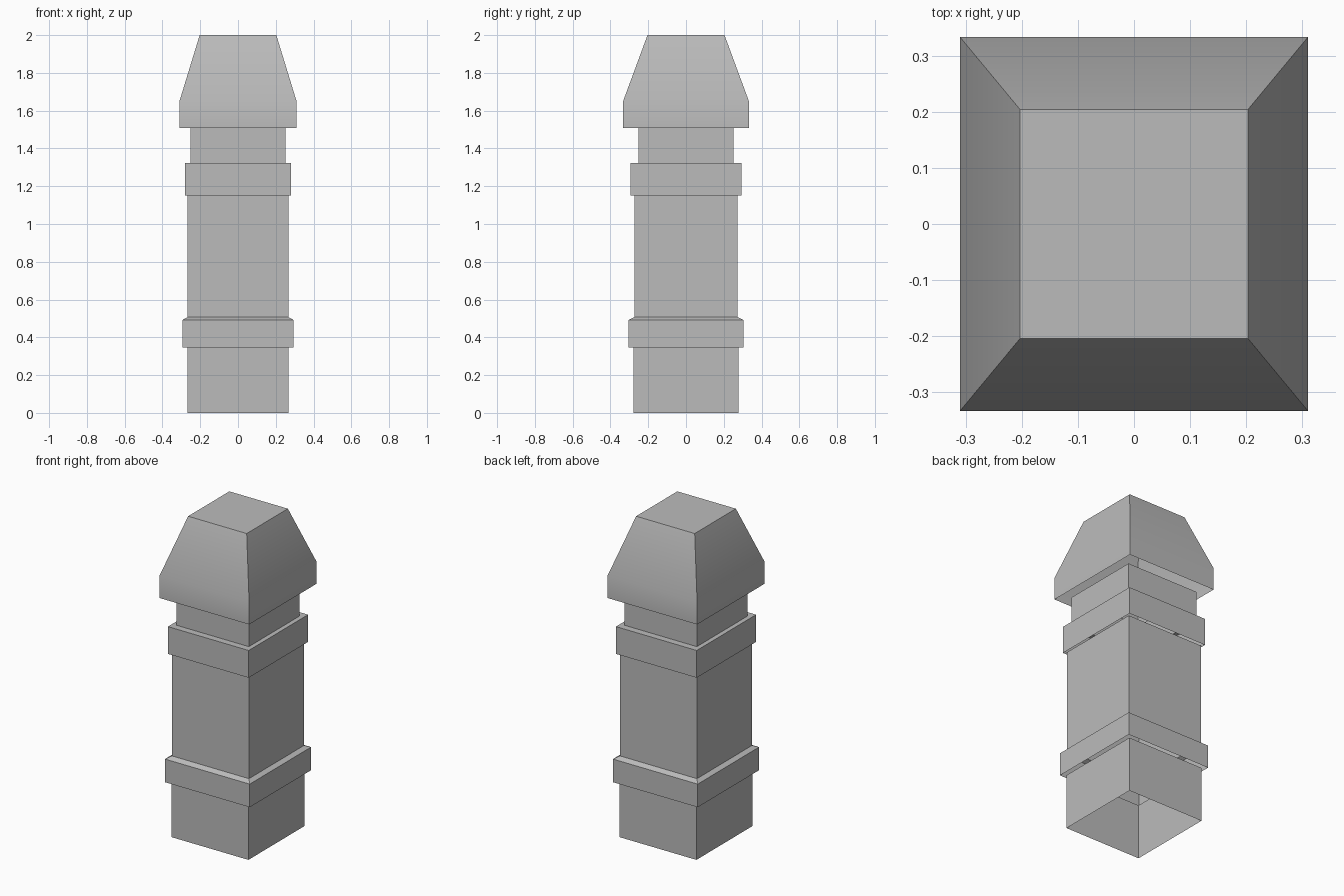
import bpy, bmesh, math

cube = bpy.data.objects.get("Cube")
if cube:
    bpy.data.objects.remove(cube, do_unlink=True)

stone = bpy.data.materials.new("grey_stone")
stone.use_nodes = True
colour = (0.5, 0.5, 0.5, 1)
stone.diffuse_color = colour
stone.node_tree.nodes["Principled BSDF"].inputs["Base Color"].default_value = colour


def sleeve(name, profile, closed_top=False):
    """Rectangular shell through (half width, half depth, height) rings, open below."""
    bm = bmesh.new()
    rings = [[bm.verts.new((sx * w, sy * d, z))
              for sx, sy in ((-1, -1), (1, -1), (1, 1), (-1, 1))]
             for w, d, z in profile]
    for low, high in zip(rings, rings[1:]):
        for i in range(4):
            j = (i + 1) % 4
            bm.faces.new((low[i], low[j], high[j], high[i]))
    if closed_top:
        bm.faces.new(rings[-1])
    mesh = bpy.data.meshes.new(name)
    bm.to_mesh(mesh)
    bm.free()
    mesh.materials.append(stone)
    obj = bpy.data.objects.new(name, mesh)
    bpy.context.collection.objects.link(obj)
    bpy.ops.object.select_all(action="DESELECT")
    obj.select_set(True)
    bpy.context.view_layer.objects.active = obj
    bpy.ops.object.shade_smooth_by_angle(angle=math.radians(30))


# Plain plinth
sleeve("base", [(0.267, 0.278, 0), (0.267, 0.278, 0.347)])

# Lower band, bevelled in to the tall shaft
sleeve("lower_band_and_shaft", [(0.294, 0.304, 0.347), (0.294, 0.304, 0.492),
                                (0.267, 0.273, 0.507), (0.267, 0.273, 1.151)])

# Upper band with a flat ledge around the neck
sleeve("upper_band_and_neck", [(0.28, 0.294, 1.151), (0.28, 0.294, 1.322),
                               (0.251, 0.251, 1.322), (0.251, 0.251, 1.508)])

# Overhanging tapered cap
sleeve("cap", [(0.31, 0.333, 1.508), (0.31, 0.333, 1.65),
               (0.203, 0.204, 2)], closed_top=True)
